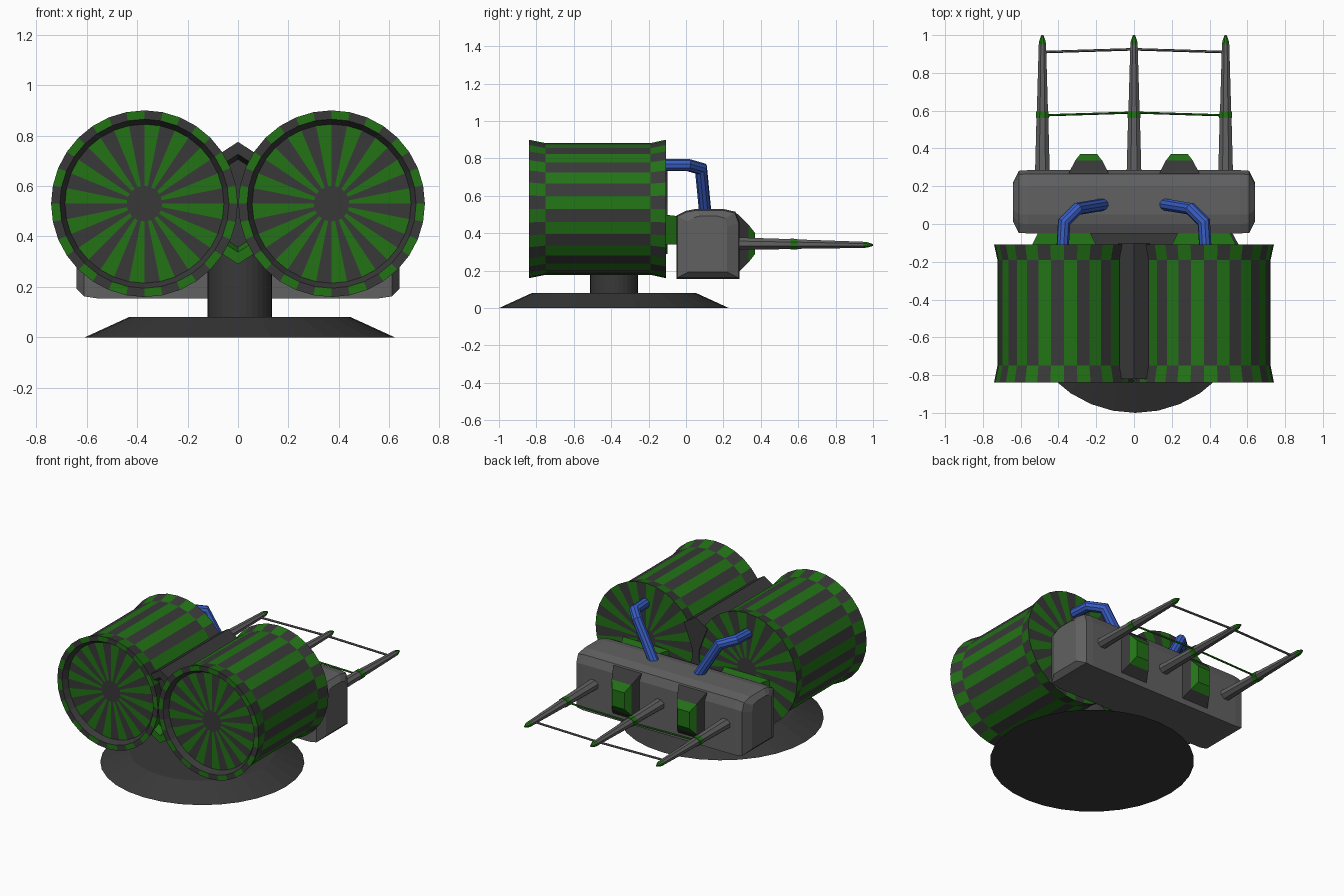
import bpy, bmesh, math
from mathutils import Vector

if "Cube" in bpy.data.objects:
    bpy.data.objects.remove(bpy.data.objects["Cube"])


def material(name, rgb):
    m = bpy.data.materials.new(name)
    m.diffuse_color = (*rgb, 1)
    m.use_nodes = True
    m.node_tree.nodes["Principled BSDF"].inputs["Base Color"].default_value = m.diffuse_color
    return m


GREEN = material("green", (0.016, 0.17, 0.008))
DARK = material("dark_grey", (0.04, 0.04, 0.04))
GREY = material("mid_grey", (0.12, 0.12, 0.12))
BLUE = material("blue", (0.04, 0.11, 0.55))


def loft(name, rings, mats, pick=None):
    """Skin a list of point rings, cap both ends; pick(ring, side) gives the material index."""
    bm = bmesh.new()
    loops = [[bm.verts.new(p) for p in ring] for ring in rings]
    n = len(loops[0])
    for k in range(len(loops) - 1):
        a, b = loops[k], loops[k + 1]
        for i in range(n):
            j = (i + 1) % n
            f = bm.faces.new((a[i], a[j], b[j], b[i]))
            f.material_index = pick(k, i) if pick else 0
    for k, end in ((-1, loops[0]), (len(loops) - 1, loops[-1])):
        f = bm.faces.new(end)
        f.material_index = pick(k, 0) if pick else 0
    bmesh.ops.recalc_face_normals(bm, faces=bm.faces)
    me = bpy.data.meshes.new(name)
    bm.to_mesh(me)
    bm.free()
    for m in mats:
        me.materials.append(m)
    ob = bpy.data.objects.new(name, me)
    bpy.context.collection.objects.link(ob)
    return ob


def ring_y(cx, y, cz, rx, rz, n, start=0.0, s=1):
    """Ring of n points around an axis parallel to y."""
    return [(cx + s * rx * math.cos(start + math.tau * i / n), y,
             cz + rz * math.sin(start + math.tau * i / n)) for i in range(n)]


def ring_z(cx, cy, z, r, n=32):
    return [(cx + r * math.cos(math.tau * i / n), cy + r * math.sin(math.tau * i / n), z)
            for i in range(n)]


def rect_y(cx, y, cz, hx, hz):
    return [(cx - hx, y, cz - hz), (cx + hx, y, cz - hz), (cx + hx, y, cz + hz), (cx - hx, y, cz + hz)]


def tube(name, pts, r, n, mat):
    """Tube along a path with mitred bends."""
    pts = [Vector(p) for p in pts]
    rings = []
    d0 = (pts[1] - pts[0]).normalized()
    side = d0.orthogonal().normalized()
    up = d0.cross(side)
    ring = [pts[0] + r * (side * math.cos(math.tau * i / n) + up * math.sin(math.tau * i / n))
            for i in range(n)]
    rings.append(ring)
    for k in range(1, len(pts)):
        d = (pts[k] - pts[k - 1]).normalized()
        nrm = d if k == len(pts) - 1 else (d + (pts[k + 1] - pts[k]).normalized()).normalized()
        ring = [p + d * ((pts[k] - p).dot(nrm) / d.dot(nrm)) for p in ring]
        rings.append(ring)
    return loft(name, rings, [mat])


# Base disc and post
loft("base_disc", [ring_z(0.007, -0.385, 0, 0.615), ring_z(0.007, -0.385, 0.08, 0.44)], [DARK])
loft("post", [ring_z(0.007, -0.385, 0.07, 0.128), ring_z(0.007, -0.385, 0.42, 0.128)], [DARK])

# Striped drums: (radius, y) profile, from front hub to rear hub
profile = [(0.07, -0.805), (0.315, -0.805), (0.335, -0.84), (0.37, -0.84),
           (0.352, -0.75), (0.352, -0.19), (0.37, -0.108), (0.07, -0.108)]
phase = {0: 0, 2: 1, 3: 1, 4: 0, 5: 1, 6: 0}


def stripes(k, i):
    return (i + phase[k]) % 2 if k in phase else 1


for s, label in ((1, "right"), (-1, "left")):
    loft("drum_" + label, [ring_y(s * 0.371, y, 0.53, r, r, 32, s=s) for r, y in profile],
         [GREEN, DARK], stripes)
    # Link between drum and body
    loft("drum_link_" + label, [rect_y(s * 0.37, -0.12, 0.42, 0.175, 0.08),
                                rect_y(s * 0.37, -0.03, 0.415, 0.13, 0.075)], [GREEN])
    # Blue hose
    tube("hose_" + label, [(s * 0.378, -0.13, 0.765), (s * 0.37, 0.01, 0.765),
                           (s * 0.30, 0.08, 0.745), (s * 0.15, 0.105, 0.49)], 0.033, 10, BLUE)
    # Stepped nozzle with green tip
    x = s * 0.24
    loft("nozzle_" + label, [rect_y(x, 0.25, 0.345, 0.11, 0.17), rect_y(x, 0.28, 0.345, 0.10, 0.155),
                             rect_y(x, 0.335, 0.345, 0.072, 0.10), rect_y(x, 0.37, 0.345, 0.045, 0.055)],
         [DARK, GREEN], lambda k, i: int(k >= 2))

# Spine between the drums, with a sunken front face and green underside
half = [(0, 0.775), (0.085, 0.72), (0.025, 0.56), (0.025, 0.50), (0.085, 0.345), (0, 0.29)]
spine = half + [(-x, z) for x, z in half[-2:0:-1]]


def spine_ring(y, f):
    return [(x * f, y, 0.53 + (z - 0.53) * f) for x, z in spine]


loft("spine", [spine_ring(-0.77, 0.72), spine_ring(-0.82, 0.80), spine_ring(-0.82, 1), spine_ring(-0.1, 1)],
     [DARK, GREEN], lambda k, i: int(i in (3, 4, 5, 6) and 0 <= k < 3))

# Body: rounded block lofted along x, with chamfered ends
section = [(-0.05, 0.155), (-0.05, 0.495), (0.0, 0.52), (0.05, 0.53), (0.2, 0.53),
           (0.265, 0.515), (0.285, 0.46), (0.285, 0.155)]
steps = [(-0.64, 0.62, 0.8), (-0.61, 0.98, 0.96), (-0.56, 1, 1)]
steps += [(-x, fy, fz) for x, fy, fz in reversed(steps)]
loft("body", [[(x, 0.115 + (y - 0.115) * fy, 0.34 + (z - 0.34) * fz) for y, z in section]
              for x, fy, fz in steps], [GREY])

# Prongs with green collar and tip
for x, label in ((-0.485, "left"), (0, "middle"), (0.485, "right")):
    shape = [(0.24, 0.043, 0.345), (0.56, 0.034, 0.342), (0.56, 0.037, 0.342), (0.595, 0.036, 0.342),
             (0.595, 0.032, 0.342), (0.95, 0.021, 0.338), (0.97, 0.018, 0.338), (1.0, 0.006, 0.337)]
    loft("prong_" + label, [ring_y(x, y, z, r, r * 0.85, 8, math.pi / 8) for y, r, z in shape],
         [GREY, GREEN], lambda k, i: int(k in (1, 2, 3) or k >= 5))

# Cross wires
tube("inner_wire", [(-0.485, 0.575, 0.342), (0, 0.59, 0.342), (0.485, 0.575, 0.342)], 0.006, 6, GREEN)
tube("outer_wire", [(-0.485, 0.91, 0.338), (0, 0.925, 0.338), (0.485, 0.91, 0.338)], 0.007, 6, GREY)
